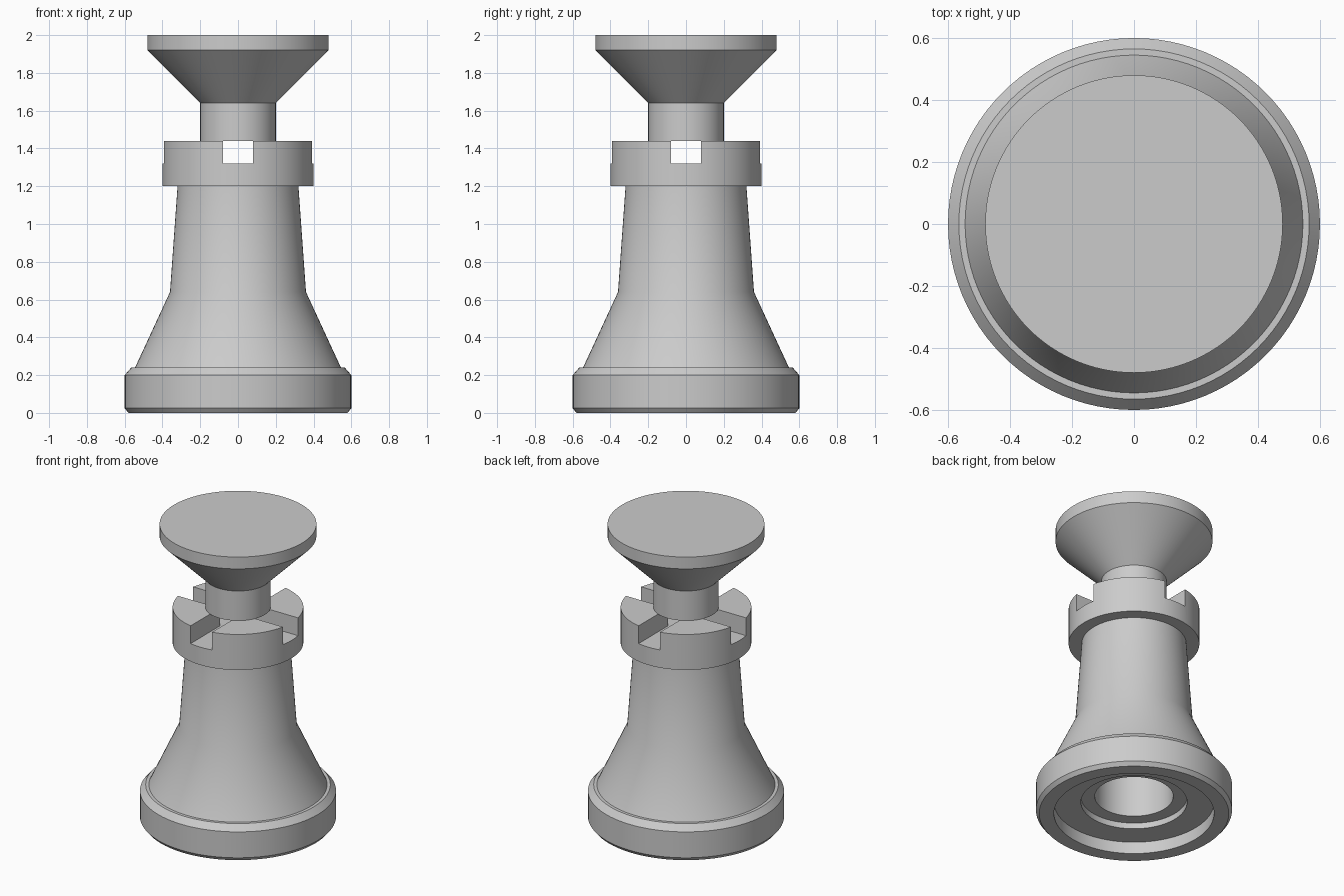
import bpy
import bmesh
import math

cube = bpy.data.objects.get("Cube")
if cube:
    bpy.data.objects.remove(cube, do_unlink=True)

SEGMENTS = 96

grey = bpy.data.materials.new("plain grey")
grey.use_nodes = True
colour = (0.6, 0.6, 0.6, 1)
grey.diffuse_color = colour
grey.node_tree.nodes["Principled BSDF"].inputs["Base Color"].default_value = colour


def lathe(name, profile):
    """Turn a closed (radius, height) outline around the z axis."""
    bm = bmesh.new()
    verts = [bm.verts.new((r, 0, z)) for r, z in profile]
    edges = [bm.edges.new(pair) for pair in zip(verts, verts[1:])]
    if profile[0][0] > 0:
        edges.append(bm.edges.new((verts[-1], verts[0])))
    bmesh.ops.spin(bm, geom=verts + edges, cent=(0, 0, 0), axis=(0, 0, 1),
                   angle=math.tau, steps=SEGMENTS, use_duplicate=False)
    bmesh.ops.remove_doubles(bm, verts=bm.verts, dist=0.0001)
    bmesh.ops.recalc_face_normals(bm, faces=bm.faces)
    mesh = bpy.data.meshes.new(name)
    bm.to_mesh(mesh)
    bm.free()
    mesh.materials.append(grey)
    obj = bpy.data.objects.new(name, mesh)
    bpy.context.collection.objects.link(obj)
    return obj


def activate(obj):
    bpy.ops.object.select_all(action='DESELECT')
    obj.select_set(True)
    bpy.context.view_layer.objects.active = obj


def cut_slot(obj, size, z):
    """Cut a box-shaped slot through an object."""
    bpy.ops.mesh.primitive_cube_add(size=1, location=(0, 0, z))
    cutter = bpy.context.object
    cutter.name = "slot_cutter"
    cutter.scale = size
    cutter.hide_render = True
    mod = obj.modifiers.new("slot", 'BOOLEAN')
    mod.operation = 'DIFFERENCE'
    mod.solver = 'EXACT'
    mod.object = cutter
    activate(obj)
    bpy.ops.object.modifier_apply(modifier=mod.name)
    bpy.data.objects.remove(cutter, do_unlink=True)


# Base: chamfered foot with a stepped recess and a bore underneath
base = lathe("base", [(0.58, 0), (0.6, 0.025), (0.6, 0.2), (0.565, 0.24),
                      (0.24, 0.24), (0.24, 0.12), (0.325, 0.12),
                      (0.325, 0.08), (0.49, 0.08), (0.49, 0)])

# Body: flared column with the bore running up inside
body = lathe("body", [(0.24, 0.24), (0.545, 0.24), (0.36, 0.64), (0.32, 1.2),
                      (0.24, 1.2)])

# Crown: collar with two crossing slots
crown = lathe("crown", [(0, 1.2), (0.4, 1.2), (0.4, 1.44), (0, 1.44)])
cut_slot(crown, (1, 0.16, 0.24), 1.44)
cut_slot(crown, (0.16, 1, 0.24), 1.44)

# Knob: neck and wide conical head
knob = lathe("knob", [(0, 1.44), (0.2, 1.44), (0.2, 1.64), (0.48, 1.92),
                      (0.48, 2), (0, 2)])

for part in (base, body, crown, knob):
    activate(part)
    bpy.ops.object.shade_smooth_by_angle(angle=math.radians(30))
